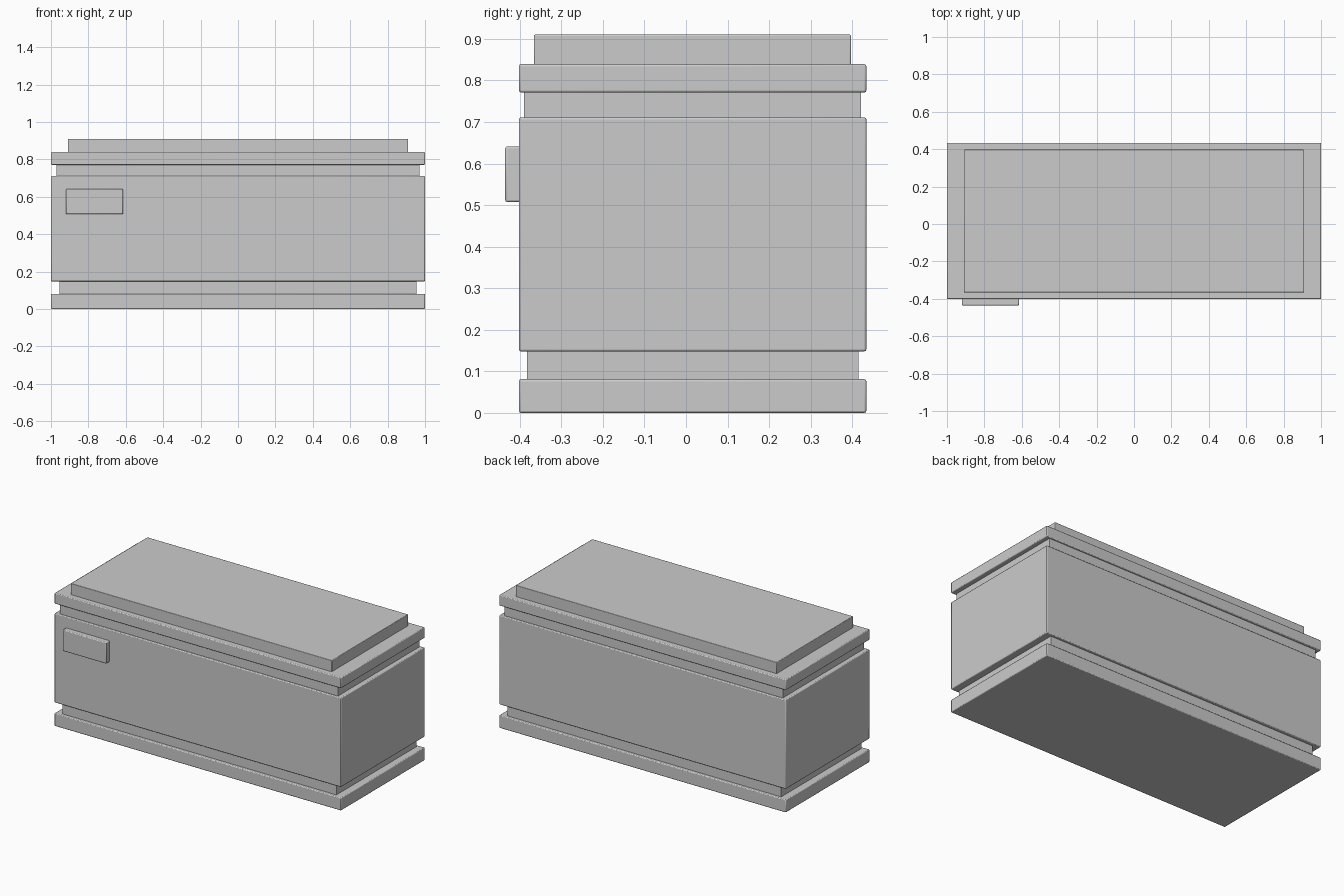
import bpy
import bmesh

if "Cube" in bpy.data.objects:
    bpy.data.objects.remove(bpy.data.objects["Cube"])


def box(name, x, y, z, bevel=0.005):
    """Softly bevelled box spanning the given (min, max) ranges."""
    bm = bmesh.new()
    bmesh.ops.create_cube(bm, size=1)
    for v in bm.verts:
        v.co = [r[0] if c < 0 else r[1] for c, r in zip(v.co, (x, y, z))]
    mesh = bpy.data.meshes.new(name)
    bm.to_mesh(mesh)
    bm.free()
    ob = bpy.data.objects.new(name, mesh)
    bpy.context.collection.objects.link(ob)
    if bevel:
        mod = ob.modifiers.new("soft_edges", "BEVEL")
        mod.width = bevel
        mod.segments = 2
    bpy.ops.object.select_all(action="DESELECT")
    ob.select_set(True)
    bpy.context.view_layer.objects.active = ob
    bpy.ops.object.shade_smooth_by_angle()
    return ob


OUTER = (-0.402, 0.434)

# Stacked full-width blocks
for name, z0, z1 in (("base_plinth", 0, 0.081),
                     ("main_body", 0.148, 0.711),
                     ("top_rim", 0.771, 0.839)):
    box(name, (-1, 1), OUTER, (z0, z1))

# Recessed bands between the blocks, tucked slightly into them
box("lower_groove", (-0.955, 0.955), (-0.383, 0.415), (0.076, 0.153), 0)
box("upper_groove", (-0.97, 0.97), (-0.39, 0.421), (0.706, 0.776), 0)

# Raised lid panel
box("lid_panel", (-0.91, 0.91), (-0.366, 0.397), (0.834, 0.91), 0.003)

# Small plate on the front, upper left
box("front_plate", (-0.92, -0.615), (-0.435, -0.395), (0.507, 0.641))
